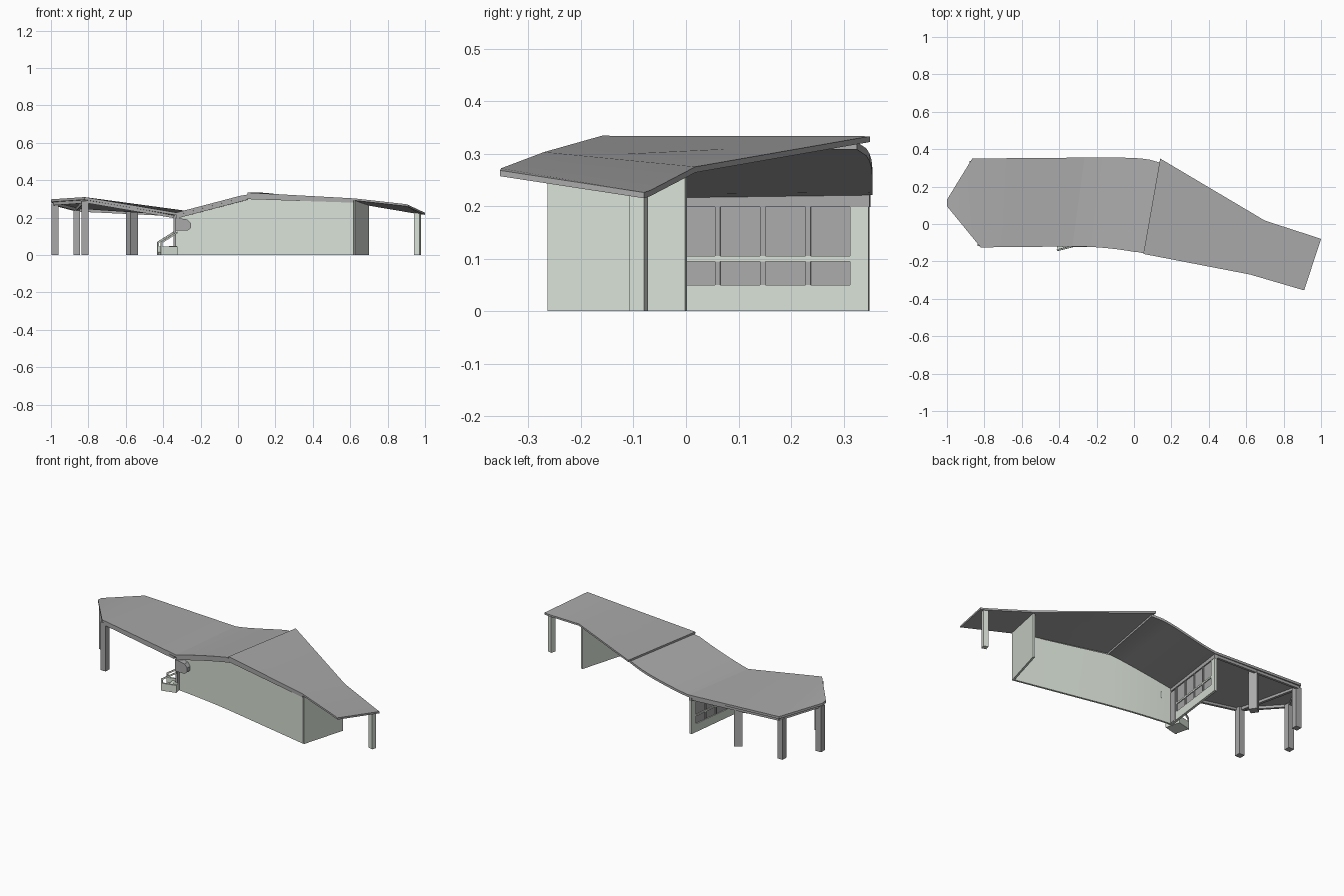
import bpy, bmesh, math
from mathutils import Vector, Matrix

if "Cube" in bpy.data.objects:
    bpy.data.objects.remove(bpy.data.objects["Cube"])


def material(name, rgb):
    m = bpy.data.materials.new(name)
    m.diffuse_color = (*rgb, 1)
    m.use_nodes = True
    m.node_tree.nodes["Principled BSDF"].inputs["Base Color"].default_value = m.diffuse_color
    return m


GREY = material("roof grey", (0.4, 0.4, 0.4))
PALE = material("pale green plaster", (0.69, 0.75, 0.67))


def make(name, verts, faces, mat, smooth=False):
    bm = bmesh.new()
    vs = [bm.verts.new(v) for v in verts]
    for f in faces:
        bm.faces.new([vs[i] for i in f])
    bmesh.ops.recalc_face_normals(bm, faces=bm.faces)
    me = bpy.data.meshes.new(name)
    bm.to_mesh(me)
    bm.free()
    me.materials.append(mat)
    ob = bpy.data.objects.new(name, me)
    bpy.context.collection.objects.link(ob)
    if smooth:
        bpy.ops.object.select_all(action='DESELECT')
        ob.select_set(True)
        bpy.context.view_layer.objects.active = ob
        bpy.ops.object.shade_smooth_by_angle(angle=math.radians(25))
    return ob


def loft(name, rings, mat, smooth=False):
    """Join rings of four points into a closed solid."""
    verts = [p for r in rings for p in r]
    faces = [(0, 1, 2, 3), tuple(range(len(verts) - 4, len(verts)))]
    for k in range(len(rings) - 1):
        a = 4 * k
        for i in range(4):
            j = (i + 1) % 4
            faces.append((a + i, a + j, a + 4 + j, a + 4 + i))
    return make(name, verts, faces, mat, smooth)


def wall(name, path, thick, mat, smooth=False):
    """Upright band along points (x, y, bottom, top)."""
    rings = []
    for i, (x, y, z0, z1) in enumerate(path):
        a, b = path[max(i - 1, 0)], path[min(i + 1, len(path) - 1)]
        d = Vector((b[0] - a[0], b[1] - a[1])).normalized() * thick / 2
        nx, ny = -d.y, d.x
        rings.append([(x - nx, y - ny, z0), (x + nx, y + ny, z0),
                      (x + nx, y + ny, z1), (x - nx, y - ny, z1)])
    return loft(name, rings, mat, smooth)


def roof(name, stations, thick):
    """Slab through pairs of (front point, back point)."""
    rings = []
    for f, b in stations:
        low = lambda p: (p[0], p[1], p[2] - thick)
        rings.append([f, b, low(b), low(f)])
    return loft(name, rings, GREY, True)


def box(name, x0, x1, y0, y1, z0, z1, mat):
    return wall(name, [(x0, (y0 + y1) / 2, z0, z1), (x1, (y0 + y1) / 2, z0, z1)], y1 - y0, mat)


def post(name, x, y, h, w, angle, mat):
    a = math.radians(angle)
    dx, dy = math.cos(a) * w / 2, math.sin(a) * w / 2
    wall(name, [(x - dx, y - dy, 0, h), (x + dx, y + dy, 0, h)], w, mat)


# Roof: left canopy
roof("left_canopy_roof", [
    ((-1, .095, .298), (-1, .13, .295)),
    ((-.82, -.125, .31), (-.865, .35, .262)),
    ((-.33, -.12, .227), (-.265, .355, .235))], .014)

# Roof: curved middle rising from the valley to below the ridge
N = 10
middle = []
for k in range(N + 1):
    t = k / N
    middle.append(((-.33 + .38 * t, -.12 - .038 * t ** 2, .227 + .1 * t),
                   (-.265 + .39 * t, .355 - .022 * t ** 6, .235 + .085 * t ** 1.2)))
roof("middle_roof", middle[:-1] + [((.062, -.15, .325), (.15, .325, .322))], .014)

# Roof: right wing, slightly overlapping the middle
right = [((.05, -.16, .334), (.14, .35, .333)),
         ((.62, -.27, .303), (.70, .018, .275)),
         ((.90, -.352, .272), (.965, -.068, .23)),
         ((.91, -.354, .268), (1, -.08, .226))]
roof("right_wing_roof", right, .011)

# Edge beams under the left canopy and the middle front edge
rim = [(-.345, -.112, .198, .213), (-.81, -.112, .278, .298), (-.982, .105, .266, .286),
       (-.982, .122, .265, .284), (-.855, .335, .232, .25), (-.28, .343, .205, .221)]
for i in range(len(rim) - 1):
    wall("canopy_edge_beam", rim[i:i + 2], .014, GREY)
wall("canopy_cross_beam", [(-.82, -.105, .275, .296), (-.86, .325, .235, .25)], .016, GREY)
fascia = [(f[0], f[1] + .008, f[2] - .032, f[2] - .006) for f, b in middle]
wall("front_fascia", fascia, .012, GREY, True)
wall("wing_fascia", [(.05, -.15, .299, .326), (.62, -.262, .28, .296)], .012, GREY)

# Posts
for x, y, h, a in ((-.978, .118, .275, 0), (-.862, .318, .245, 0),
                   (-.818, -.1, .29, 0), (-.568, .315, .235, 35)):
    post("canopy_post", x, y, h, .046 if a else .036, a, GREY)
post("wing_post", .96, -.09, .228, .029, -16, PALE)

# Curved front wall and end wall; the back stays open
curve = [(f[0], f[1] + .02 + .02 * (1 - k / N) ** 2, 0, f[2] - .016)
         for k, (f, b) in enumerate(middle)]
wall("front_wall", curve + [(.62, -.258, 0, .29)], .012, PALE, True)
wall("end_wall", [(.62, -.262, 0, .291), (.695, 0, 0, .266)], .012, PALE)


# Window wall along the valley
def wpanel(name, y0, y1, z0, z1, thick, mat):
    wx = lambda y: -.33 + (y + .1) * .055 / .448
    wall(name, [(wx(y0), y0, z0, z1), (wx(y1), y1, z0, z1)], thick, mat)


wpanel("window_sill_wall", -.08, .348, 0, .05, .014, PALE)
wpanel("window_end_pier", .313, .348, .05, .2, .014, PALE)
wpanel("window_head_beam", -.1, .35, .198, .221, .018, GREY)
wpanel("window_rail", -.02, .313, .095, .105, .014, PALE)
wpanel("window_glass", -.08, .313, .05, .198, .004, GREY)
for i in range(4):
    y = .233 - .086 * i
    wpanel("window_mullion", y - .005, y + .005, .05, .198, .014, GREY)
wpanel("door_frame", -.085, -.075, 0, .2, .02, GREY)
wpanel("door_panel", -.075, -.03, .004, .19, .018, GREY)

# Entrance steps with sloping side rails, turned slightly to the front
steps = []
for i in range(3):
    steps.append(box("entry_step", -.42 + .03 * i, -.335, -.115, -.045, 0, .016 * (i + 1), PALE))
for y in (-.12, -.04):
    steps.append(box("rail_post", -.425, -.417, y - .004, y + .004, 0, .07, PALE))
    steps.append(wall("step_handrail", [(-.425, y, .06, .07), (-.335, y, .115, .125)], .008, PALE))
    steps.append(box("step_cheek", -.42, -.335, y - .005, y + .005, 0, .045, PALE))
pivot = Matrix.Translation((-.335, -.08, 0))
for ob in steps:
    ob.data.transform(pivot @ Matrix.Rotation(math.radians(14), 4, 'Z') @ pivot.inverted())

# Wall plate with cut corners beside the entrance
prof = [(-.335, .13), (-.27, .13), (-.252, .145), (-.252, .17), (-.27, .19), (-.335, .2)]
n = len(prof)
make("entry_plate", [(x, y, z) for y in (-.124, -.082) for x, z in prof],
     [tuple(range(n)), tuple(range(n, 2 * n))] +
     [(i, (i + 1) % n, n + (i + 1) % n, n + i) for i in range(n)], GREY)
box("entry_pier", -.346, -.332, -.1, -.08, 0, .205, GREY)
